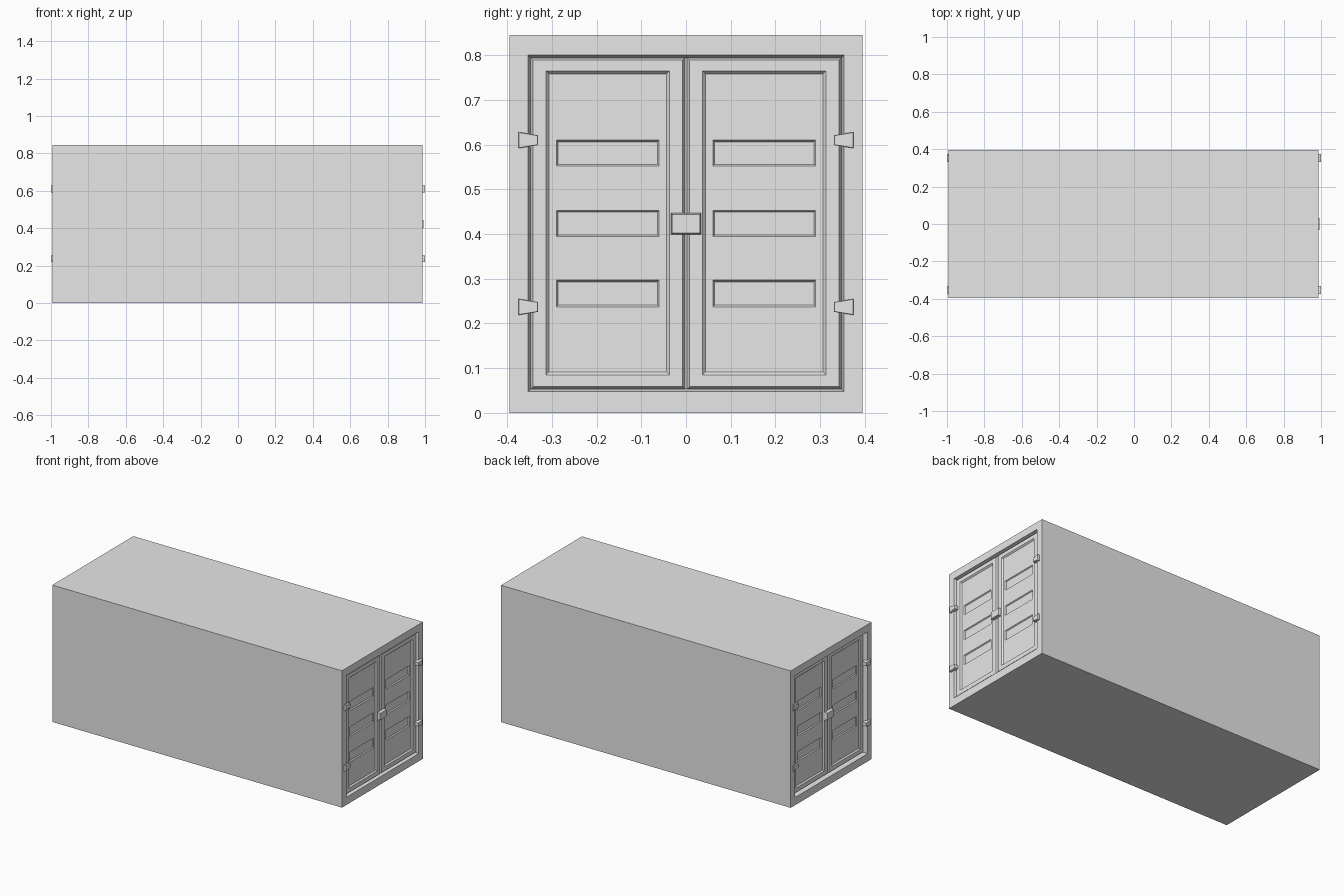
import bpy, bmesh

if "Cube" in bpy.data.objects:
    bpy.data.objects.remove(bpy.data.objects["Cube"], do_unlink=True)

grey = bpy.data.materials.new("light grey")
grey.use_nodes = True
grey.diffuse_color = (0.8, 0.8, 0.8, 1)
grey.node_tree.nodes["Principled BSDF"].inputs["Base Color"].default_value = (0.8, 0.8, 0.8, 1)

HALF_W, HEIGHT = 0.395, 0.845


def rect(x, y0, y1, z0, z1):
    """Four corners of a rectangle facing along x."""
    return [(x, y0, z0), (x, y1, z0), (x, y1, z1), (x, y0, z1)]


def shrink(r, d, x):
    """The rectangle inset by d and moved to x."""
    return rect(x, r[0][1] + d, r[2][1] - d, r[0][2] + d, r[2][2] - d)


def face(bm, pts):
    bm.faces.new([bm.verts.new(p) for p in pts])


def bridge(bm, loops):
    """Join successive outlines with bands of faces."""
    for a, b in zip(loops, loops[1:]):
        n = len(a)
        for i in range(n):
            j = (i + 1) % n
            face(bm, [a[i], a[j], b[j], b[i]])


def finish(bm, name):
    bmesh.ops.remove_doubles(bm, verts=bm.verts[:], dist=1e-5)
    bmesh.ops.recalc_face_normals(bm, faces=bm.faces[:])
    mesh = bpy.data.meshes.new(name)
    bm.to_mesh(mesh)
    bm.free()
    mesh.materials.append(grey)
    bpy.context.collection.objects.link(bpy.data.objects.new(name, mesh))


def solid(name, loops):
    bm = bmesh.new()
    bridge(bm, loops)
    face(bm, loops[0])
    face(bm, loops[-1])
    finish(bm, name)


# Each end: name, direction, rim position, door reference plane
ENDS = [("right", 1, 0.987, 0.987), ("left", -1, 0.992, 0.982)]
GROOVE, DOOR, PANEL, SLOT = 0.025, 0.011, 0.019, 0.031


# Container shell with a sunken doorway at both ends
def end_loops(s, rim, ref):
    opening = rect(s * rim, -0.353, 0.353, 0.048, 0.80)
    return [shrink(opening, 0.006, s * (ref - GROOVE)), opening,
            rect(s * rim, -HALF_W, HALF_W, 0, HEIGHT)]


right = end_loops(*ENDS[0][1:])
left = end_loops(*ENDS[1][1:])
solid("container_body", right + left[::-1])


# Door leaf with a sunken panel and three deeper slots
def door(name, s, ref, side):
    bm = bmesh.new()

    def x(depth):
        return s * (ref - depth)

    ya, yb = sorted((side * 0.002, side * 0.348))
    back = rect(x(GROOVE + 0.004), ya, yb, 0.053, 0.795)
    base = shrink(back, 0, x(GROOVE))
    front = shrink(back, 0.006, x(DOOR))
    ya, yb = sorted((side * 0.037, side * 0.313))
    rim = rect(x(DOOR), ya, yb, 0.085, 0.765)
    floor = shrink(rim, 0.007, x(PANEL))
    face(bm, back)
    bridge(bm, [back, base, front, rim, floor])
    wa, wb = sorted((side * 0.06, side * 0.29))
    ys = [floor[0][1], wa, wb, floor[1][1]]
    zs = [floor[0][2], 0.237, 0.297, 0.394, 0.453, 0.552, 0.61, floor[2][2]]
    for i in range(3):
        for k in range(7):
            cell = rect(x(PANEL), ys[i], ys[i + 1], zs[k], zs[k + 1])
            if i == 1 and k % 2:
                pocket = shrink(cell, 0.008, x(SLOT))
                bridge(bm, [cell, pocket])
                face(bm, pocket)
            else:
                face(bm, cell)
    finish(bm, name)


# Tapered hinge lying across the frame and the door edge
def hinge(name, s, ref, side, z):
    def outline(depth, d):
        return [(s * (ref - depth), side * y, z + h) for y, h in
                ((0.375 - d, -0.018 + d), (0.375 - d, 0.018 - d),
                 (0.331 + d, 0.011 - d), (0.331 + d, -0.011 + d))]
    solid(name, [outline(DOOR + 0.002, 0), outline(-0.012, 0), outline(-0.0135, 0.001)])


for end, s, rim, ref in ENDS:
    # The hinge tips reach x = 1 and x = -1
    tip = 1.0 - 0.0135
    for label, side in (("front", -1), ("rear", 1)):
        door(f"{end}_{label}_door", s, ref, side)
        for level, z in (("lower", 0.237), ("upper", 0.61)):
            hinge(f"{end}_{label}_{level}_hinge", s, tip, side, z)
    # Latch block bridging the two doors
    foot = rect(s * (ref - DOOR - 0.002), -0.034, 0.034, 0.399, 0.447)
    solid(f"{end}_latch", [foot, shrink(foot, 0.003, s * (ref + 0.006))])
